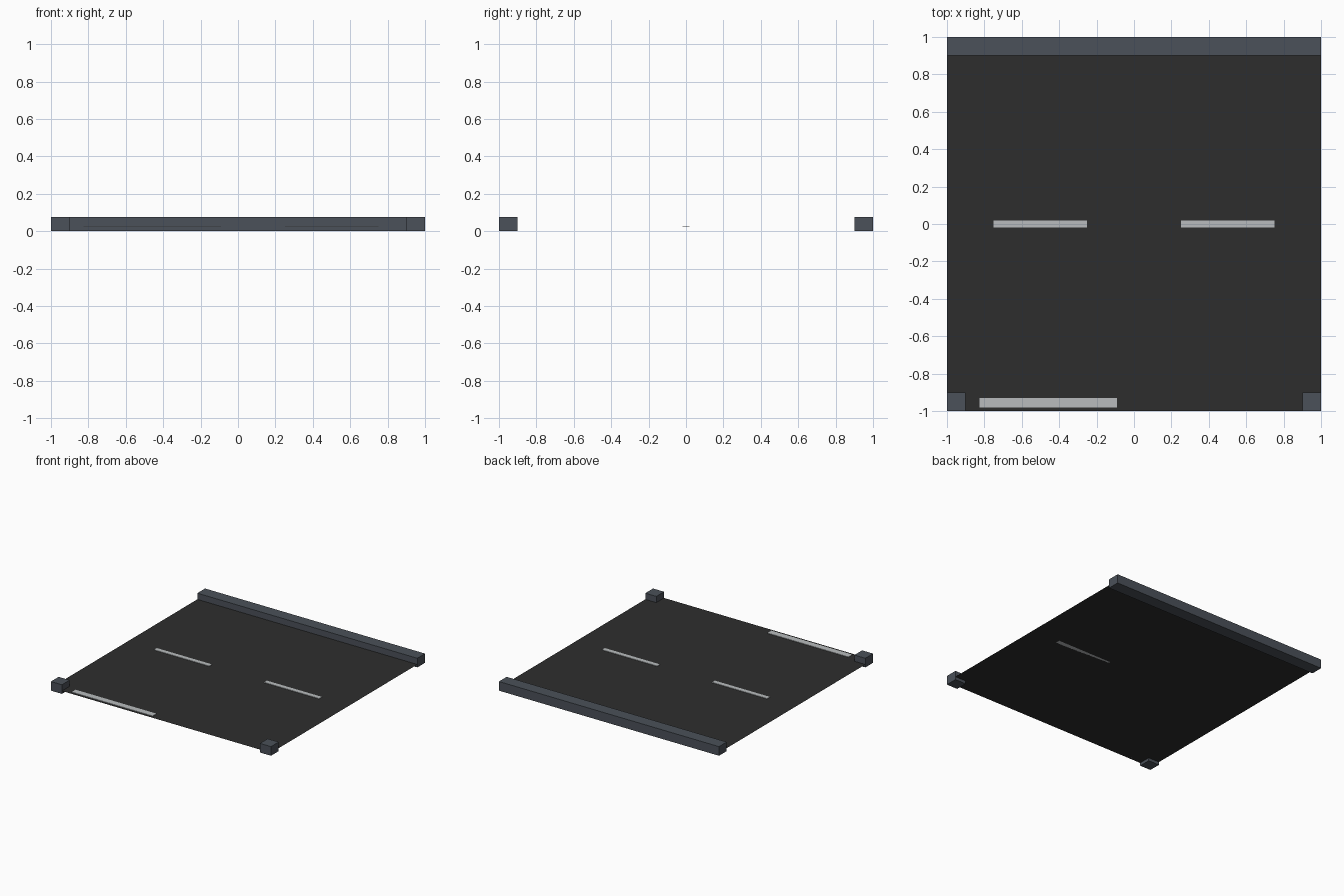
import bpy

if "Cube" in bpy.data.objects:
    bpy.data.objects.remove(bpy.data.objects["Cube"])

def material(name, rgb):
    m = bpy.data.materials.new(name)
    m.diffuse_color = (*rgb, 1)
    m.use_nodes = True
    m.node_tree.nodes["Principled BSDF"].inputs["Base Color"].default_value = m.diffuse_color
    return m

ASPHALT = material("asphalt", (0.027, 0.027, 0.027))
KERB = material("kerb_grey", (0.07, 0.082, 0.1))
PAINT = material("road_paint", (0.48, 0.5, 0.51))

def box(name, x0, x1, y0, y1, z0, z1, mat):
    bpy.ops.mesh.primitive_cube_add(size=1, location=((x0 + x1) / 2, (y0 + y1) / 2, (z0 + z1) / 2))
    o = bpy.context.object
    o.name = name
    o.scale = (x1 - x0, y1 - y0, z1 - z0)
    bpy.ops.object.transform_apply(location=False, rotation=False, scale=True)
    o.data.materials.append(mat)

# Road surface: a single flat sheet
ROAD_Z = 0.024
bpy.ops.mesh.primitive_plane_add(size=2, location=(0, 0, ROAD_Z))
road = bpy.context.object
road.name = "road_surface"
road.data.materials.append(ASPHALT)

# Kerbs: full strip at the back, corner blocks at the front
KERB_H = 0.075
box("back_kerb", -1, 1, 0.9, 1, 0, KERB_H, KERB)
for side, x in (("left", -1), ("right", 0.9)):
    box(f"front_{side}_kerb", x, x + 0.1, -1, -0.9, 0, KERB_H, KERB)

# Painted markings: centre dashes and the stop line
for side, x in (("left", -0.5), ("right", 0.5)):
    box(f"{side}_centre_dash", x - 0.25, x + 0.25, -0.018, 0.018, ROAD_Z, ROAD_Z + 0.004, PAINT)
box("stop_line", -0.825, -0.09, -0.98, -0.93, ROAD_Z, ROAD_Z + 0.004, PAINT)
